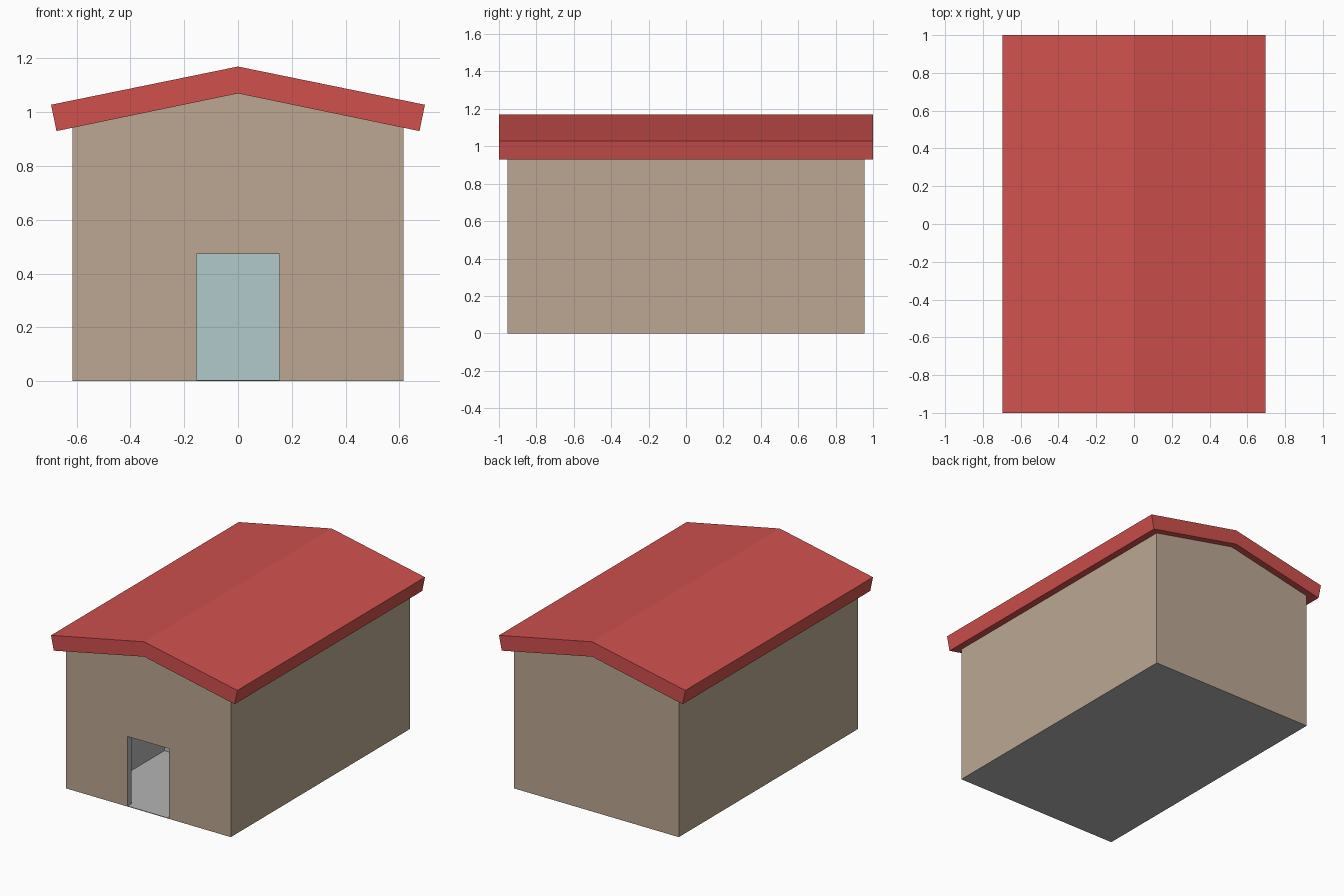
import bpy, bmesh

if "Cube" in bpy.data.objects:
    bpy.data.objects.remove(bpy.data.objects["Cube"])


def material(name, srgb):
    m = bpy.data.materials.new(name)
    m.diffuse_color = [c ** 2.2 for c in srgb] + [1.0]
    m.use_nodes = True
    m.node_tree.nodes["Principled BSDF"].inputs["Base Color"].default_value = m.diffuse_color
    return m


brown = material("wall_brown", (0.73, 0.65, 0.57))
red = material("roof_red", (0.81, 0.32, 0.31))
blue = material("inner_blue", (0.69, 0.78, 0.79))
grey = material("inner_grey", (0.70, 0.70, 0.70))


def prism(name, profile, y0, y1, mats, pick=lambda n: 0):
    """Extrude an x/z profile along y; pick() chooses a slot from a face normal."""
    bm = bmesh.new()
    face = bm.faces.new([bm.verts.new((x, y0, z)) for x, z in profile])
    new = bmesh.ops.extrude_face_region(bm, geom=[face])["geom"]
    bmesh.ops.translate(bm, vec=(0, y1 - y0, 0),
                        verts=[v for v in new if isinstance(v, bmesh.types.BMVert)])
    # Keep the starting cap so the prism is closed
    if not face.is_valid or len(bm.faces) < len(profile) + 2:
        first = [v for v in bm.verts if abs(v.co.y - y0) < 1e-6]
        bm.faces.new(first)
    bmesh.ops.recalc_face_normals(bm, faces=bm.faces[:])
    bm.normal_update()
    for f in bm.faces:
        f.material_index = pick(f.normal)
    me = bpy.data.meshes.new(name)
    bm.to_mesh(me)
    bm.free()
    for m in mats:
        me.materials.append(m)
    ob = bpy.data.objects.new(name, me)
    bpy.context.collection.objects.link(ob)
    return ob


def rect(w, z0, z1):
    return [(-w, z0), (w, z0), (w, z1), (-w, z1)]


# Solid gabled body with a grey underside
walls = prism("walls",
              [(-0.615, 0), (0.615, 0), (0.615, 0.945), (0, 1.073), (-0.615, 0.945)],
              -0.955, 0.955, [brown, grey], lambda n: 1 if n.z < -0.9 else 0)

# Doorway and the room behind it, with a blue far wall
doorway = prism("doorway_cutter", rect(0.155, 0.004, 0.473), -1.1, -0.8, [grey])
room = prism("room_cutter", rect(0.43, 0.004, 0.7), -0.915, -0.17, [grey, blue],
             lambda n: 1 if n.y > 0.9 else 0)
for cutter in (room, doorway):
    mod = walls.modifiers.new(cutter.name, "BOOLEAN")
    mod.operation = "DIFFERENCE"
    mod.solver = "EXACT"
    mod.material_mode = "TRANSFER"
    mod.object = cutter
    cutter.hide_render = True
    cutter.hide_viewport = True

# Chevron roof slab
prism("roof",
      [(-0.695, 1.028), (-0.675, 0.93), (0, 1.07), (0.675, 0.93), (0.695, 1.028), (0, 1.17)],
      -1.0, 1.0, [red])
